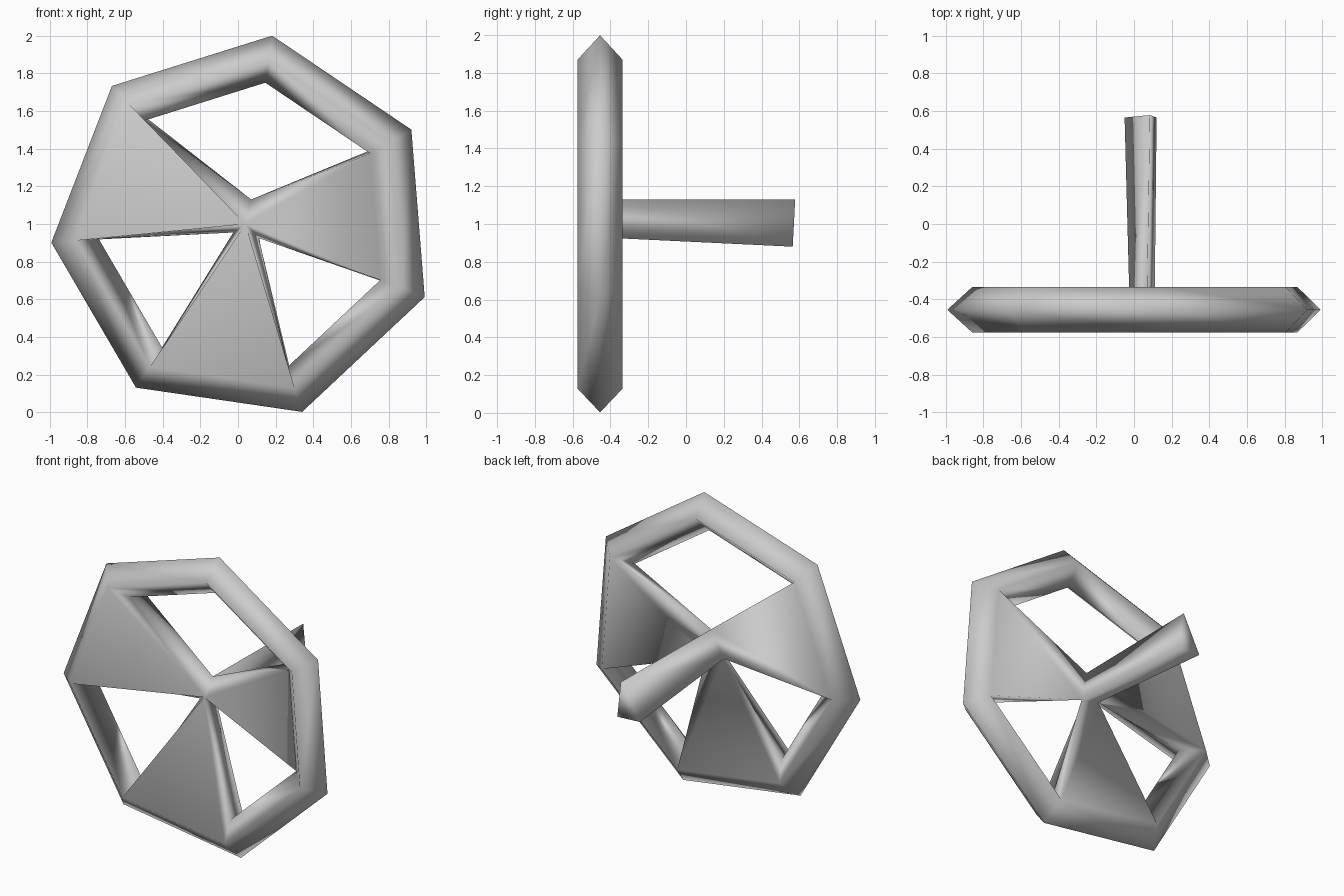
import bpy, bmesh, math
from mathutils import Vector

cube = bpy.data.objects.get("Cube")
if cube:
    bpy.data.objects.remove(cube)

grey = bpy.data.materials.new("plain_grey")
grey.use_nodes = True
color = (0.6, 0.6, 0.6, 1)
grey.diffuse_color = color
grey.node_tree.nodes["Principled BSDF"].inputs["Base Color"].default_value = color

SIDES = 7
CENTER = Vector((0.033, -0.455, 0.983))
START = math.radians(81.7)


def rim_point(i, radius, dy):
    a = START - i * math.tau / SIDES
    return CENTER + Vector((radius * math.cos(a), dy, radius * math.sin(a)))


bm = bmesh.new()

# Rim corners: a diamond section of outer, front, inner and back points
section = [(1.027, 0), (0.895, -0.12), (0.775, 0), (0.895, 0.12)]
rim = [[bm.verts.new(rim_point(i, r, dy)) for r, dy in section]
       for i in range(SIDES)]

# Hub corners, shared by the spokes and the shaft
hub = [bm.verts.new(p) for p in ((0.07, -0.37, 1.13), (0.11, -0.37, 0.925),
                                 (-0.025, -0.37, 0.955))]
apex = bm.verts.new((0.04, -0.42, 1.0))


def spoke(a, b, h, g, recessed):
    """Wedge growing from the inside of one rim side to two hub corners."""
    edge = 2 if recessed else 1
    bm.faces.new((a[edge], b[edge], apex))
    bm.faces.new((a[3], h, g, b[3]))
    for corner, hub_vert in ((a, h), (b, g)):
        bm.faces.new((corner[2], corner[3], hub_vert))
        bm.faces.new((corner[2], hub_vert, apex))
        if not recessed:
            bm.faces.new((corner[1], corner[2], apex))


# Rim sides: every second side opens into a spoke
for i in range(SIDES):
    a, b = rim[i], rim[(i + 1) % SIDES]
    has_spoke = i % 2 == 1
    recessed = i == 1
    for k in range(4):
        if has_spoke and (k == 2 or (k == 1 and not recessed)):
            continue
        m = (k + 1) % 4
        bm.faces.new((a[k], b[k], b[m], a[m]))
    if has_spoke:
        n = i // 2
        spoke(a, b, hub[n], hub[(n + 1) % 3], recessed)

# Three-sided shaft widening slightly to the back
end = [bm.verts.new(p) for p in ((0.085, 0.578, 1.13), (0.12, 0.565, 0.88),
                                 (-0.05, 0.565, 0.89))]
for i in range(3):
    j = (i + 1) % 3
    bm.faces.new((hub[i], end[i], end[j], hub[j]))
bm.faces.new(end)

bmesh.ops.recalc_face_normals(bm, faces=bm.faces)
for face in bm.faces:
    face.smooth = True

# One welded body, smooth throughout
mesh = bpy.data.meshes.new("spoked_wheel_and_shaft")
bm.to_mesh(mesh)
bm.free()
mesh.materials.append(grey)
wheel = bpy.data.objects.new("spoked_wheel_and_shaft", mesh)
bpy.context.collection.objects.link(wheel)
